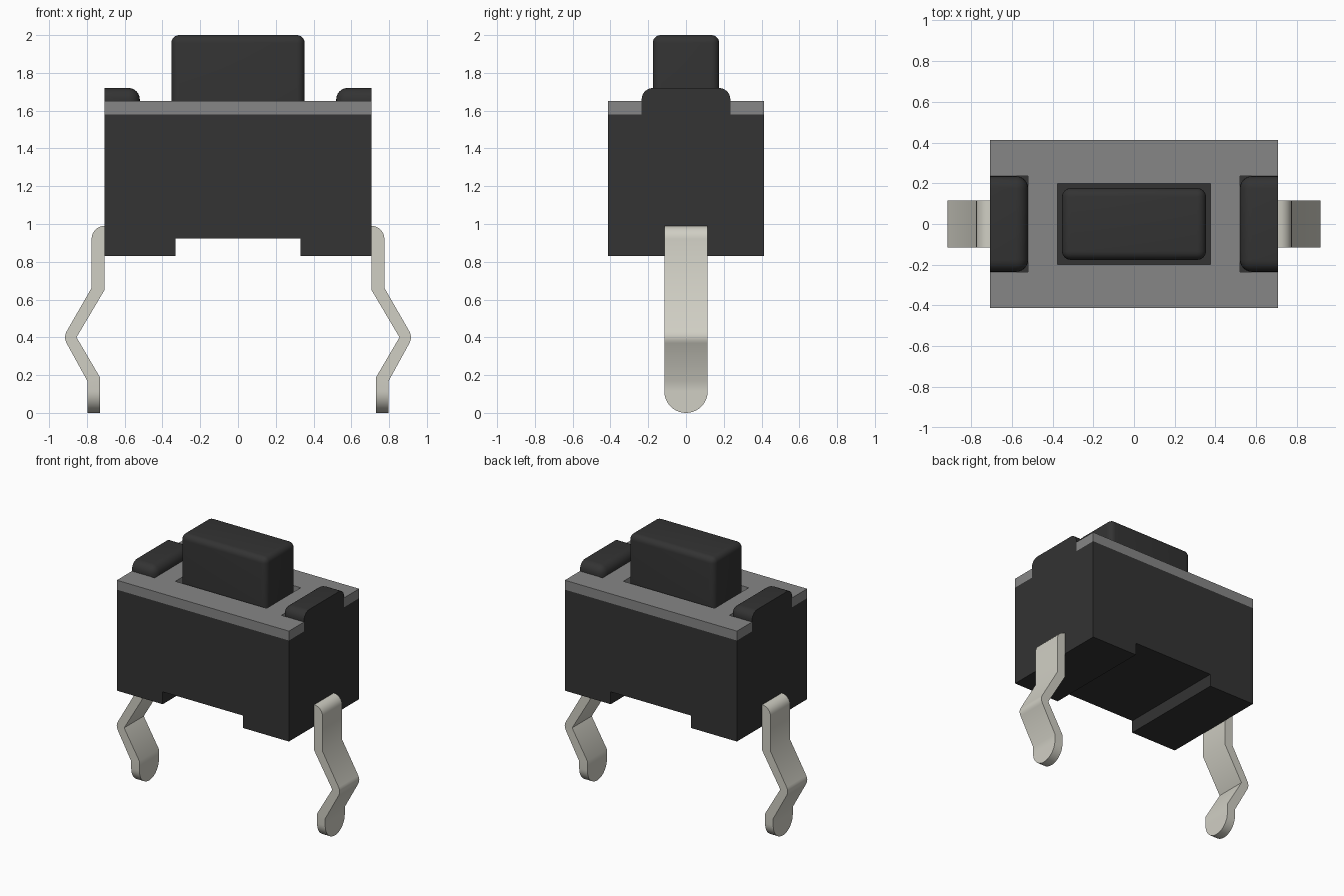
import bpy, bmesh, math

cube = bpy.data.objects.get("Cube")
if cube:
    bpy.data.objects.remove(cube, do_unlink=True)


def material(name, rgb):
    m = bpy.data.materials.new(name)
    m.use_nodes = True
    m.diffuse_color = (*rgb, 1)
    m.node_tree.nodes["Principled BSDF"].inputs["Base Color"].default_value = (*rgb, 1)
    return m


BLACK = material("black plastic", (0.033, 0.033, 0.033))
GREY = material("grey cover metal", (0.24, 0.24, 0.24))
PIN = material("pale pin metal", (0.63, 0.62, 0.55))


def finish(bm, name, mat, smooth=False, mirror=False):
    bmesh.ops.recalc_face_normals(bm, faces=bm.faces[:])
    mesh = bpy.data.meshes.new(name)
    bm.to_mesh(mesh)
    bm.free()
    mesh.materials.append(mat)
    ob = bpy.data.objects.new(name, mesh)
    bpy.context.collection.objects.link(ob)
    if mirror:
        ob.modifiers.new("Mirror", 'MIRROR').use_mirror_merge = False
    if smooth:
        bpy.ops.object.select_all(action='DESELECT')
        ob.select_set(True)
        bpy.context.view_layer.objects.active = ob
        bpy.ops.object.shade_smooth_by_angle(angle=math.radians(32))
    return ob


def extrude(bm, faces, vec):
    geo = bmesh.ops.extrude_face_region(bm, geom=faces)["geom"]
    verts = [v for v in geo if isinstance(v, bmesh.types.BMVert)]
    bmesh.ops.translate(bm, verts=verts, vec=vec)


def rounded_box(lo, hi, radius, keep):
    """Box with the edges chosen by keep(midpoint) rounded."""
    bm = bmesh.new()
    bmesh.ops.create_cube(bm, size=1)
    for v in bm.verts:
        v.co = [(hi[i] if v.co[i] > 0 else lo[i]) for i in range(3)]
    edges = [e for e in bm.edges if keep((e.verts[0].co + e.verts[1].co) / 2)]
    bmesh.ops.bevel(bm, geom=edges, offset=radius, segments=6, profile=0.5, affect='EDGES')
    return bm


HX, HY = 0.707, 0.412            # body half sizes
BASE, TOP, COVER = 0.83, 1.58, 1.65
TAB_X, TAB_Y = 0.52, 0.235

# Body: side profile with a channel underneath
bm = bmesh.new()
outline = [(-HX, BASE), (-0.33, BASE), (-0.33, 0.922), (0.33, 0.922),
           (0.33, BASE), (HX, BASE), (HX, TOP), (-HX, TOP)]
face = bm.faces.new([bm.verts.new((x, -HY, z)) for x, z in outline])
extrude(bm, [face], (0, 2 * HY, 0))
finish(bm, "body", BLACK)

# Cover plate: cells around the button window and the two end notches
bm = bmesh.new()
xs = [-HX, -TAB_X, -0.375, 0.375, TAB_X, HX]
ys = [-HY, -TAB_Y, -0.2, 0.2, TAB_Y, HY]
grid = [[bm.verts.new((x, y, TOP)) for y in ys] for x in xs]
for i in range(5):
    for j in range(5):
        window = i == 2 and j == 2
        notch = i in (0, 4) and 1 <= j <= 3
        if not (window or notch):
            bm.faces.new((grid[i][j], grid[i + 1][j], grid[i + 1][j + 1], grid[i][j + 1]))
extrude(bm, bm.faces[:], (0, 0, COVER - TOP))
finish(bm, "cover_plate", GREY)

# Button: every edge rounded except around its foot
bm = rounded_box((-0.353, -0.176, TOP), (0.353, 0.176, 2.0), 0.042,
                 lambda c: c.z > TOP + 0.01)
finish(bm, "button", BLACK, smooth=True)

# End tabs: flat and sharp on the outer side only
bm = rounded_box((TAB_X, -TAB_Y, TOP), (HX, TAB_Y, 1.72), 0.06,
                 lambda c: c.z > TOP + 0.01 and c.x < HX - 0.01)
finish(bm, "end_tabs", BLACK, smooth=True, mirror=True)

# Pins: sections of (inner point, outer point, half width) from top to tip
W = 0.115
sections = []
for k in range(7):               # rounded shoulder
    a = math.radians(90 - 15 * k)
    sections.append(((HX, 0.922), (HX + 0.068 * math.cos(a), 0.922 + 0.068 * math.sin(a)), W))
sections.append(((HX, 0.65), (0.775, 0.662), W))
for k in range(5):               # rounded knee
    a = math.radians(30 - 15 * k)
    sections.append(((0.855, 0.4), (0.855 + 0.061 * math.cos(a), 0.4 + 0.061 * math.sin(a)), W))
sections.append(((0.73, 0.187), (0.797, 0.168), W))
for k in range(11):              # half-round tip
    a = math.radians(9 * k)
    z = W * (1 - math.sin(a))
    sections.append(((0.73, z), (0.797, z), W * math.cos(a)))

bm = bmesh.new()
rings = []
for (xi, zi), (xo, zo), w in sections:
    rings.append([bm.verts.new(p) for p in
                  ((xi, -w, zi), (xo, -w, zo), (xo, w, zo), (xi, w, zi))])
for a, b in zip(rings, rings[1:]):
    for i in range(4):
        j = (i + 1) % 4
        bm.faces.new((a[i], a[j], b[j], b[i]))
bm.faces.new(rings[0])
bmesh.ops.remove_doubles(bm, verts=bm.verts[:], dist=0.0005)
finish(bm, "pins", PIN, smooth=True, mirror=True)
